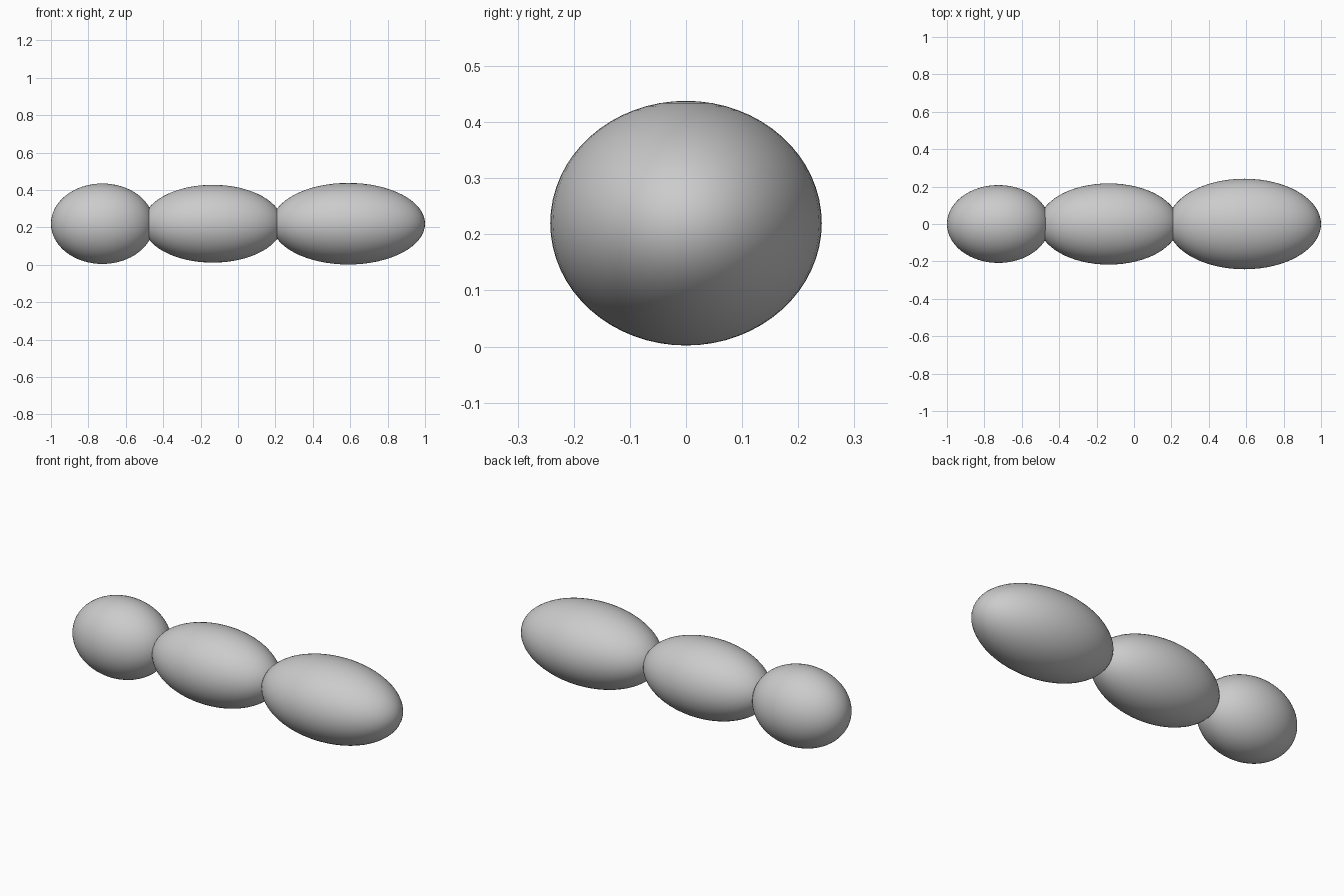
import bpy

cube = bpy.data.objects.get("Cube")
if cube:
    bpy.data.objects.remove(cube, do_unlink=True)

# One plain grey for the whole body
grey = bpy.data.materials.new("plain grey")
grey.use_nodes = True
colour = (0.6, 0.6, 0.6, 1)
grey.diffuse_color = colour
grey.node_tree.nodes["Principled BSDF"].inputs["Base Color"].default_value = colour


def ellipsoid(name, centre, radii):
    """Smooth ellipsoid with its poles along z."""
    bpy.ops.mesh.primitive_uv_sphere_add(segments=64, ring_count=32, radius=1, location=centre)
    obj = bpy.context.object
    obj.name = name
    obj.scale = radii
    bpy.ops.object.transform_apply(location=False, rotation=False, scale=True)
    obj.data.materials.append(grey)
    bpy.ops.object.shade_smooth()
    return obj


# Three overlapping body segments in a row
ellipsoid("head_segment", (-0.725, 0, 0.22), (0.275, 0.208, 0.215))
ellipsoid("middle_segment", (-0.135, 0, 0.22), (0.374, 0.217, 0.208))
ellipsoid("tail_segment", (0.59, 0, 0.22), (0.41, 0.242, 0.218))
